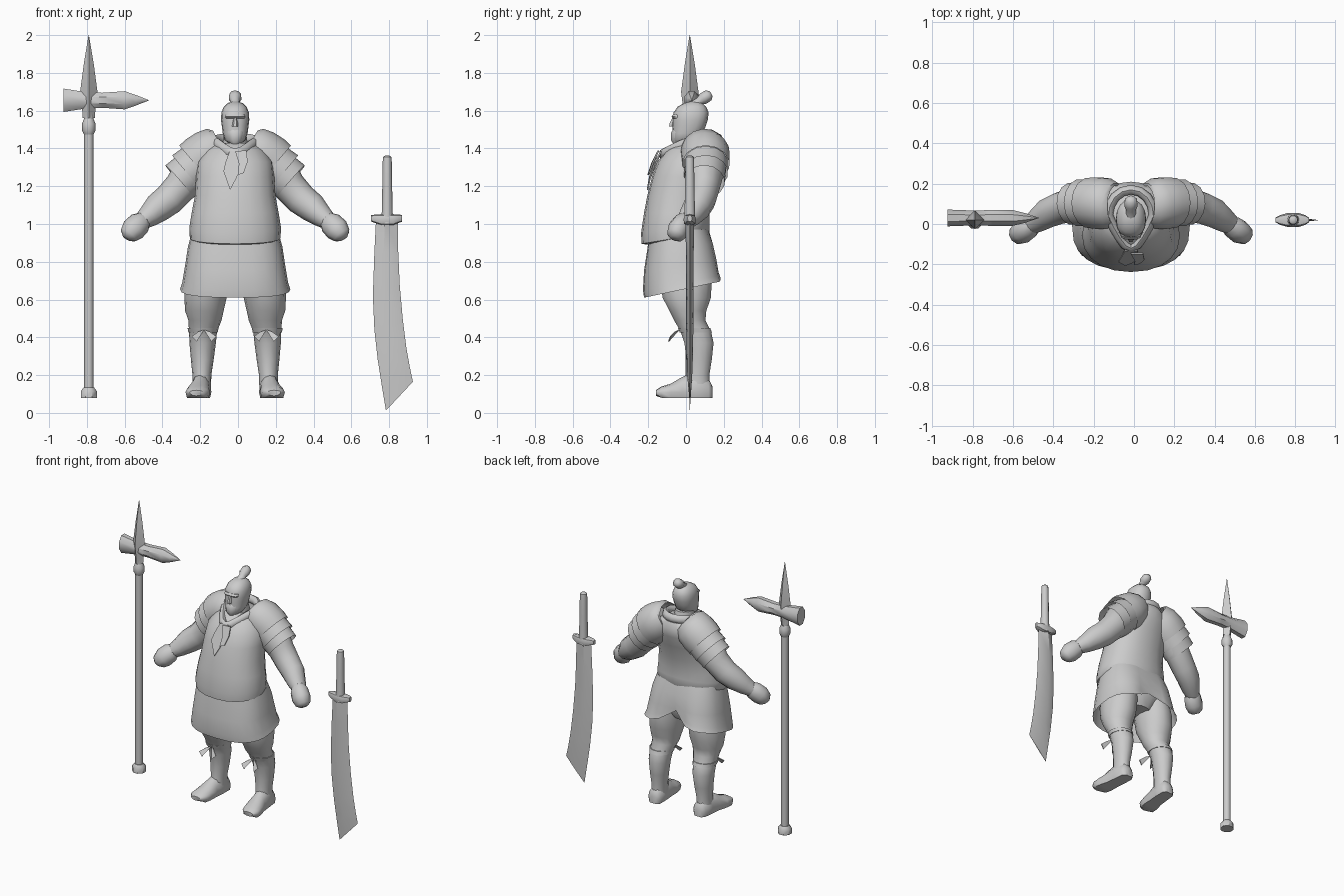
import bpy, bmesh, math
from mathutils import Vector as V

CX = -0.015          # body centre line
grey = bpy.data.materials.new("plain_grey")
grey.diffuse_color = (0.6, 0.6, 0.6, 1)


def finish(name, bm, angle=50):
    bmesh.ops.recalc_face_normals(bm, faces=bm.faces[:])
    me = bpy.data.meshes.new(name)
    bm.to_mesh(me)
    bm.free()
    me.materials.append(grey)
    me.shade_smooth()
    me.set_sharp_from_angle(angle=math.radians(angle))
    ob = bpy.data.objects.new(name, me)
    bpy.context.collection.objects.link(ob)
    return ob


def loft(name, rings, cap=True, loop=False, angle=50):
    """Skin a list of equal-sized point rings."""
    bm = bmesh.new()
    vs = [[bm.verts.new(p) for p in r] for r in rings]
    n = len(vs[0])
    pairs = list(zip(vs, vs[1:])) + ([(vs[-1], vs[0])] if loop else [])
    for a, b in pairs:
        for i in range(n):
            j = (i + 1) % n
            bm.faces.new((a[i], a[j], b[j], b[i]))
    if cap and not loop:
        bm.faces.new(vs[0])
        bm.faces.new(vs[-1])
    return finish(name, bm, angle)


def section(c, u, v, segs=12, power=2.0, turn=0.0):
    """Superellipse ring around c with half axes u and v."""
    out = []
    for i in range(segs):
        a = 2 * math.pi * i / segs + turn
        k, s = math.cos(a), math.sin(a)
        f = lambda t: math.copysign(abs(t) ** (2 / power), t)
        out.append(V(c) + V(u) * f(k) + V(v) * f(s))
    return out


def level(rows, cx, segs=16, power=2.0):
    """Horizontal rings from rows of z, front y, back y, half width, [front dip]."""
    rings = []
    for z, yf, yb, hx, *dip in rows:
        ring = section((cx, (yf + yb) / 2, z), (hx, 0, 0), (0, (yb - yf) / 2, 0), segs, power)
        if dip:
            for p in ring:
                p.z += dip[0] * (p.y - (yf + yb) / 2) / ((yb - yf) / 2)
        rings.append(ring)
    return rings


def tube(name, pts, ref=(0, 1, 0), segs=10, cap=True, loop=False):
    """Rings square to a path of x, y, z, radius, radius along ref."""
    rings, n = [], len(pts)
    for i, (x, y, z, ru, rv) in enumerate(pts):
        a = pts[(i - 1) % n] if loop else pts[max(i - 1, 0)]
        b = pts[(i + 1) % n] if loop else pts[min(i + 1, n - 1)]
        t = (V(b[:3]) - V(a[:3])).normalized()
        v = (V(ref) - t * V(ref).dot(t)).normalized()
        rings.append(section((x, y, z), t.cross(v) * ru, v * rv, segs))
    return loft(name, rings, cap, loop)


def plate(name, outline, thick=0.008):
    bm = bmesh.new()
    f = bm.faces.new([bm.verts.new(p) for p in outline])
    ext = bmesh.ops.extrude_face_region(bm, geom=[f])
    bmesh.ops.translate(bm, vec=(0, thick, 0),
                        verts=[g for g in ext["geom"] if isinstance(g, bmesh.types.BMVert)])
    return finish(name, bm, 30)


# Torso with a round belly hanging over the belt
loft("torso", level([
    (.91, -.20, .11, .215, .02), (.925, -.235, .125, .24, .03), (.98, -.238, .125, .243, .03),
    (1.06, -.222, .125, .23), (1.15, -.205, .14, .213), (1.25, -.18, .17, .207),
    (1.33, -.15, .20, .20), (1.39, -.105, .21, .16), (1.43, -.06, .19, .11)],
    CX, 20, 2.2))

# Flared skirt with a notch at the back
skirt = level([(.97, -.19, .12, .225), (.88, -.205, .15, .25, .015), (.78, -.222, .175, .265, .025),
               (.69, -.228, .19, .28, .04), (.655, -.222, .203, .292, .045)], CX, 24, 2.6)
for k, ring in enumerate(skirt):
    for p in ring:
        if p.y > 0:
            notch = max(0, 1 - abs(p.x - CX) / .13)
            p.z += notch * (0, 0, .02, .06, .08)[k]
            p.y -= notch * (0, .01, .03, .05, .07)[k]
loft("skirt", skirt, cap=False)
loft("hips", level([(.92, -.15, .11, .2), (.78, -.14, .13, .2), (.70, -.08, .09, .1)], CX, 14))

# Head, nose, brow, neck and top knot
loft("head", level([
    (1.425, -.058, .02, .03), (1.445, -.072, .05, .055), (1.48, -.072, .09, .066),
    (1.52, -.07, .105, .071), (1.55, -.07, .115, .075), (1.59, -.066, .12, .073),
    (1.62, -.045, .108, .061), (1.64, -.01, .085, .04), (1.648, .02, .06, .015)],
    CX, 16, 2.3))
loft("nose", level([(1.515, -.092, -.055, .016), (1.53, -.09, -.055, .015),
                    (1.565, -.072, -.055, .008)], CX, 6))
loft("brow", level([(1.558, -.068, -.02, .05), (1.568, -.078, -.02, .054),
                    (1.58, -.068, -.02, .05)], CX, 10, 3))
loft("beard", level([(1.42, -.066, -.03, .02), (1.445, -.082, 0, .04),
                     (1.485, -.08, 0, .048), (1.50, -.07, 0, .045)], CX, 10))
loft("neck", level([(1.36, -.04, .13, .075), (1.47, -.03, .1, .06)], CX, 12))
tube("top_knot", [(CX, .045, 1.625, .03, .03), (CX, .072, 1.65, .022, .024),
                  (CX, .092, 1.664, .032, .034), (CX, .12, 1.682, .03, .032),
                  (CX, .134, 1.69, .014, .016)], (1, 0, 0))

# Rolled neckerchief and its hanging ends
collar = []
for i in range(16):
    a = 2 * math.pi * i / 16
    f = max(0, -math.sin(a))
    collar.append((CX + .112 * math.cos(a) * (1 - .3 * f), .045 + .125 * math.sin(a) - .04 * f ** 3,
                   1.435 + .015 * math.sin(a) - .05 * f ** 2, .024, .03))
tube("neckerchief", collar, (0, 0, 1), 8, loop=True)
plate("long_scarf_end", [(CX - .03, -.135, 1.385), (CX + .03, -.135, 1.385), (CX + .045, -.168, 1.33),
                         (CX + .005, -.195, 1.24), (CX - .027, -.208, 1.18),
                         (CX - .062, -.19, 1.28), (CX - .05, -.17, 1.33)])
plate("short_scarf_end", [(CX, -.15, 1.385), (CX + .06, -.15, 1.39), (CX + .066, -.178, 1.33),
                          (CX + .045, -.198, 1.27), (CX + .014, -.205, 1.26), (CX + .02, -.185, 1.32)])

for s, side in ((-1, "right"), (1, "left")):
    def mir(pts):
        return [(CX + s * p[0], *p[1:]) for p in pts]

    # Arm, cuff and fist
    tube(side + "_arm", mir([
        (.13, .08, 1.36, .11, .11), (.22, .10, 1.28, .11, .105), (.29, .095, 1.195, .088, .085),
        (.35, .08, 1.13, .084, .08), (.41, .055, 1.085, .078, .075), (.46, .02, 1.04, .06, .062),
        (.50, -.005, 1.01, .045, .048)]), segs=12)
    tube(side + "_fist", mir([
        (.485, .0, 1.025, .045, .042), (.505, -.015, 1.005, .062, .055), (.54, -.04, .97, .065, .058),
        (.565, -.055, .94, .05, .048), (.575, -.06, .925, .025, .025)]), segs=10)

    # Three overlapping shoulder plates
    tube(side + "_shoulder_pad", mir([
        (.075, .09, 1.415, .09, .10), (.088, .09, 1.408, .114, .115), (.13, .10, 1.38, .128, .13),
        (.175, .105, 1.345, .134, .13), (.21, .105, 1.315, .132, .125)]), segs=14, cap=False)
    tube(side + "_middle_pad", mir([(.19, .105, 1.325, .115, .118), (.255, .105, 1.27, .122, .118)]),
         segs=14, cap=False)
    tube(side + "_lower_pad", mir([(.22, .105, 1.29, .11, .11), (.295, .10, 1.225, .113, .105)]),
         segs=14, cap=False)

    # Leg: thigh, knee, calf, ankle
    rows = [(.82, .135, .10, -.13, .13), (.70, .15, .115, -.14, .14), (.61, .157, .112, -.127, .135),
            (.54, .163, .102, -.09, .11), (.49, .16, .088, -.065, .105), (.43, .17, .074, -.03, .135),
            (.37, .172, .07, -.01, .148), (.28, .174, .06, .0, .138), (.20, .176, .05, .0, .125),
            (.13, .178, .05, -.01, .13)]
    loft(side + "_leg", [level([(z, yf, yb, hx)], CX + s * x, 14)[0] for z, x, hx, yf, yb in rows])

    # Foot, toes turned slightly out, flat sole
    foot = []
    for y, x, hx, top in ((.14, .175, .03, .14), (.12, .176, .05, .18), (.05, .18, .054, .22),
                          (-.02, .187, .055, .19), (-.08, .196, .064, .155), (-.13, .203, .06, .14),
                          (-.16, .206, .035, .12)):
        ring = section((CX + s * x, y, .11), (hx, 0, 0), (0, 0, top - .11), 12)
        for p in ring:
            if p.z < .111:
                p.z = .11 + max(-.03, (p.z - .11) * 2)
        ring = [V((p.x, p.y, max(p.z, .08))) for p in ring]
        foot.append(ring)
    loft(side + "_foot", foot)

    # Knotted garter below the knee
    loft(side + "_garter", level([(.425, -.035, .14, .077), (.45, -.045, .13, .082)], CX + s * .17, 14))
    for d in (-1, 1):
        kx = CX + s * .165
        plate(side + "_garter_end", [(kx, -.04, .44), (kx + d * .03, -.06, .43),
                                     (kx + d * .065, -.085, .405), (kx + d * .038, -.095, .378)], .006)
# Pole weapon
PX, WY = -.79, .02


def round_part(name, x, rows, segs=10, turn=0.0):
    loft(name, [section((x, WY, z), (r, 0, 0), (0, r, 0), segs, 2, turn) for z, r in rows], angle=40)


round_part("pole", PX, [(.1, .025), (1.66, .025)])
round_part("pole_foot", PX, [(.08, .046), (.115, .046), (.135, .03)], 8, math.pi / 8)
round_part("pole_ring", PX, [(1.475, .026), (1.495, .036), (1.53, .036), (1.555, .026)])
round_part("spike", PX, [(1.56, .032), (1.62, .036), (1.70, .046), (1.85, .026), (2.0, .001)], 4)
loft("hammer_head", [section((x, WY + .01, 1.655), (0, w, 0), (0, 0, h), 8, 2, math.pi / 8)
                     for x, w, h in ((-.925, .045, .067), (-.80, .04, .046), (-.72, .042, .043),
                                     (-.60, .042, .052), (-.54, .026, .03), (-.472, .001, .001))], angle=40)

# Broad sword standing point down
SX = .79
round_part("sword_grip", SX, [(1.0, .032), (1.06, .029), (1.2, .026), (1.33, .024), (1.355, .022), (1.362, .012)])
loft("sword_guard", [section((x, WY, z), (0, w, 0), (0, 0, h), 8, 2.6)
                     for x, z, w, h in ((.703, 1.03, .012, .016), (.725, 1.028, .024, .022),
                                        (.76, 1.022, .034, .03), (.82, 1.022, .034, .03),
                                        (.85, 1.028, .024, .022), (.868, 1.03, .012, .018))])
blade = []
for lx, lz, rx, rz, t in ((.73, 1.01, .846, 1.01, .022), (.722, .85, .848, .86, .021),
                          (.714, .62, .856, .68, .02), (.722, .44, .872, .50, .019),
                          (.74, .28, .892, .34, .017), (.762, .14, .91, .24, .012),
                          (.783, .012, .926, .165, .002)):
    mx, mz = lx * .6 + rx * .4, lz * .6 + rz * .4
    blade.append([V((lx, WY, lz)), V((mx, WY - t, mz)), V((rx, WY, rz)), V((mx, WY + t, mz))])
loft("sword_blade", blade, angle=40)
